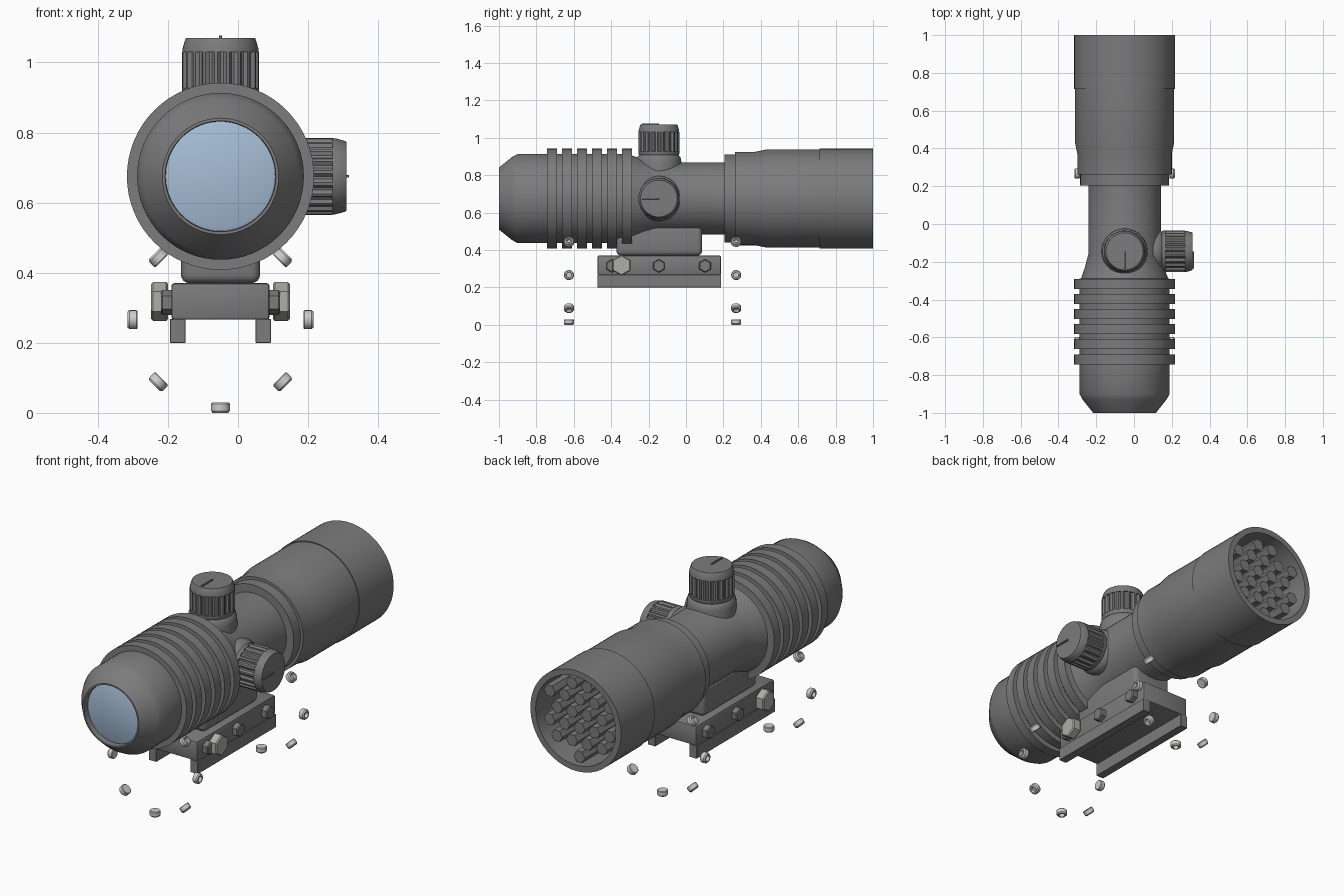
import bpy, bmesh, math
from mathutils import Vector

if "Cube" in bpy.data.objects:
    bpy.data.objects.remove(bpy.data.objects["Cube"], do_unlink=True)


def material(name, r, g, b):
    m = bpy.data.materials.new(name)
    m.use_nodes = True
    m.diffuse_color = (r, g, b, 1)
    m.node_tree.nodes["Principled BSDF"].inputs["Base Color"].default_value = (r, g, b, 1)
    return m


GREY = material("gunmetal grey", 0.2, 0.2, 0.205)
STEEL = material("bright steel", 0.62, 0.61, 0.59)
NUT = material("dull steel", 0.42, 0.42, 0.41)
GLASS = material("blue glass", 0.38, 0.51, 0.67)

CX, CZ = -0.05, 0.675          # optical axis
AXIS_Y = Vector((0, 1, 0))


def finish(bm, name, mat):
    bmesh.ops.recalc_face_normals(bm, faces=bm.faces)
    mesh = bpy.data.meshes.new(name)
    bm.to_mesh(mesh)
    bm.free()
    mesh.materials.append(mat)
    ob = bpy.data.objects.new(name, mesh)
    bpy.context.collection.objects.link(ob)
    bpy.ops.object.select_all(action="DESELECT")
    ob.select_set(True)
    bpy.context.view_layer.objects.active = ob
    bpy.ops.object.shade_smooth_by_angle(angle=math.radians(30))
    return ob


def lathe(name, profile, origin, axis, mat, n=48, caps=True):
    """Turn (distance, radius, optional groove depth) points about an axis."""
    bm = bmesh.new()
    rot = Vector((0, 0, 1)).rotation_difference(Vector(axis))
    rings = []
    for t, r, *groove in profile:
        ring = []
        for i in range(n):
            a = math.tau * i / n
            rr = r - (groove[0] if groove and i % 4 < 2 else 0)
            p = Vector((rr * math.cos(a), rr * math.sin(a), t))
            ring.append(bm.verts.new(Vector(origin) + rot @ p))
        rings.append(ring)
    for a, b in zip(rings, rings[1:]):
        for i in range(n):
            j = (i + 1) % n
            bm.faces.new((a[i], a[j], b[j], b[i]))
    if caps:
        bm.faces.new(rings[0])
        bm.faces.new(rings[-1])
    return finish(bm, name, mat)


def box(name, lo, hi, mat, bevel=0.004, segments=1):
    bm = bmesh.new()
    lo, hi = Vector(lo), Vector(hi)
    for v in bmesh.ops.create_cube(bm, size=1)["verts"]:
        v.co = (lo + hi) / 2 + v.co * (hi - lo)
    bmesh.ops.bevel(bm, geom=bm.edges[:], offset=bevel, segments=segments,
                    profile=0.5, affect="EDGES")
    return finish(bm, name, mat)


# Hollow main tube: front bell, cooling fins, waist and rear shroud
profile = [(-0.96, 0.156), (-1, 0.158), (-1, 0.166), (-0.93, 0.222), (-0.9, 0.238)]
for k in range(6):
    y = -0.743 + 0.08 * k
    profile += [(y, 0.238), (y, 0.267), (y + 0.053, 0.267), (y + 0.053, 0.238)]
profile += [(-0.288, 0.23), (-0.23, 0.21), (-0.16, 0.192), (0.205, 0.192),
            (0.205, 0.235), (0.262, 0.235), (0.262, 0.25), (0.37, 0.25),
            (0.43, 0.262), (0.715, 0.262), (0.715, 0.267), (1, 0.267),
            (1, 0.236), (0.5, 0.236)]
lathe("scope_body", profile, (CX, 0, CZ), AXIS_Y, GREY, 64, caps=False)

# Lenses
lathe("front_lens", [(-0.972, 0.15), (-0.968, 0.158), (-0.95, 0.158)],
      (CX, 0, CZ), AXIS_Y, GLASS)
lathe("rear_lens", [(0.49, 0.24), (0.5, 0.24)], (CX, 0, CZ), AXIS_Y, GLASS)

# Honeycomb of hexagonal rods in the rear shroud
PITCH = 0.088
for row in range(-4, 5):
    for col in range(-5, 6):
        x = PITCH * (col + row / 2 + 0.5)
        z = PITCH * (row * math.sqrt(3) / 2 + 0.289)
        if math.hypot(x, z) < PITCH * 2.4:
            lathe("honeycomb_rod", [(0.5, 0.033), (0.97, 0.033)],
                  (CX + x, 0, CZ + z), AXIS_Y, GREY, 6)


# Adjustment turrets with ribbed grips and a pointer on the cap
def turret(name, axis, shift):
    axis = Vector(axis)
    origin = Vector((CX, -0.145, CZ)) + axis * shift
    lathe(name, [(0.14, 0.122), (0.2, 0.12), (0.222, 0.115), (0.232, 0.106),
                 (0.24, 0.11), (0.252, 0.11), (0.252, 0.11, 0.009),
                 (0.355, 0.11, 0.009), (0.355, 0.109), (0.365, 0.108),
                 (0.39, 0.101), (0.395, 0.098)], origin, axis, GREY, 80)
    side = Vector((0, 0, 1)) if axis.x else Vector((1, 0, 0))
    a = origin + axis * 0.39 - side * 0.004 - AXIS_Y * 0.09
    b = origin + axis * 0.402 + side * 0.004
    box(name + "_pointer", a, b, GREY, 0.001)


turret("top_turret", (0, 0, 1), 0)
turret("side_turret", (1, 0, 0), -0.035)

# Mount: rounded saddle, clamp block and two rail jaws
box("mount_saddle", (CX - 0.113, -0.372, 0.37), (CX + 0.113, 0.086, 0.53), GREY, 0.025, 4)
box("clamp_block", (CX - 0.14, -0.473, 0.266), (CX + 0.14, 0.187, 0.37), GREY, 0.008, 2)
for s in (-1, 1):
    x0, x1 = sorted((CX + s * 0.1, CX + s * 0.144))
    box("rail_jaw", (x0, -0.473, 0.2), (x1, 0.187, 0.268), GREY, 0.001)
    # Clamp bolts and the large tightening nut
    for y in (-0.395, -0.145, 0.102):
        lathe("clamp_bolt", [(0.13, 0.036), (0.165, 0.036), (0.17, 0.031)],
              (CX, y, 0.315), (s, 0, 0), GREY, 6)
    lathe("clamp_nut", [(0.15, 0.05), (0.155, 0.056), (0.192, 0.056), (0.198, 0.05)],
          (CX, -0.345, 0.318), (s, 0, 0), NUT, 6)

# Two rings of eight socket screws
for y in (-0.626, 0.268):
    for k in range(8):
        a = math.tau * k / 8
        lathe("ring_screw", [(0.237, 0.024), (0.24, 0.027), (0.26, 0.027), (0.266, 0.022),
                             (0.266, 0.015), (0.25, 0.014)],
              (CX, y, 0.266), (math.cos(a), 0, math.sin(a)), STEEL, 20)
